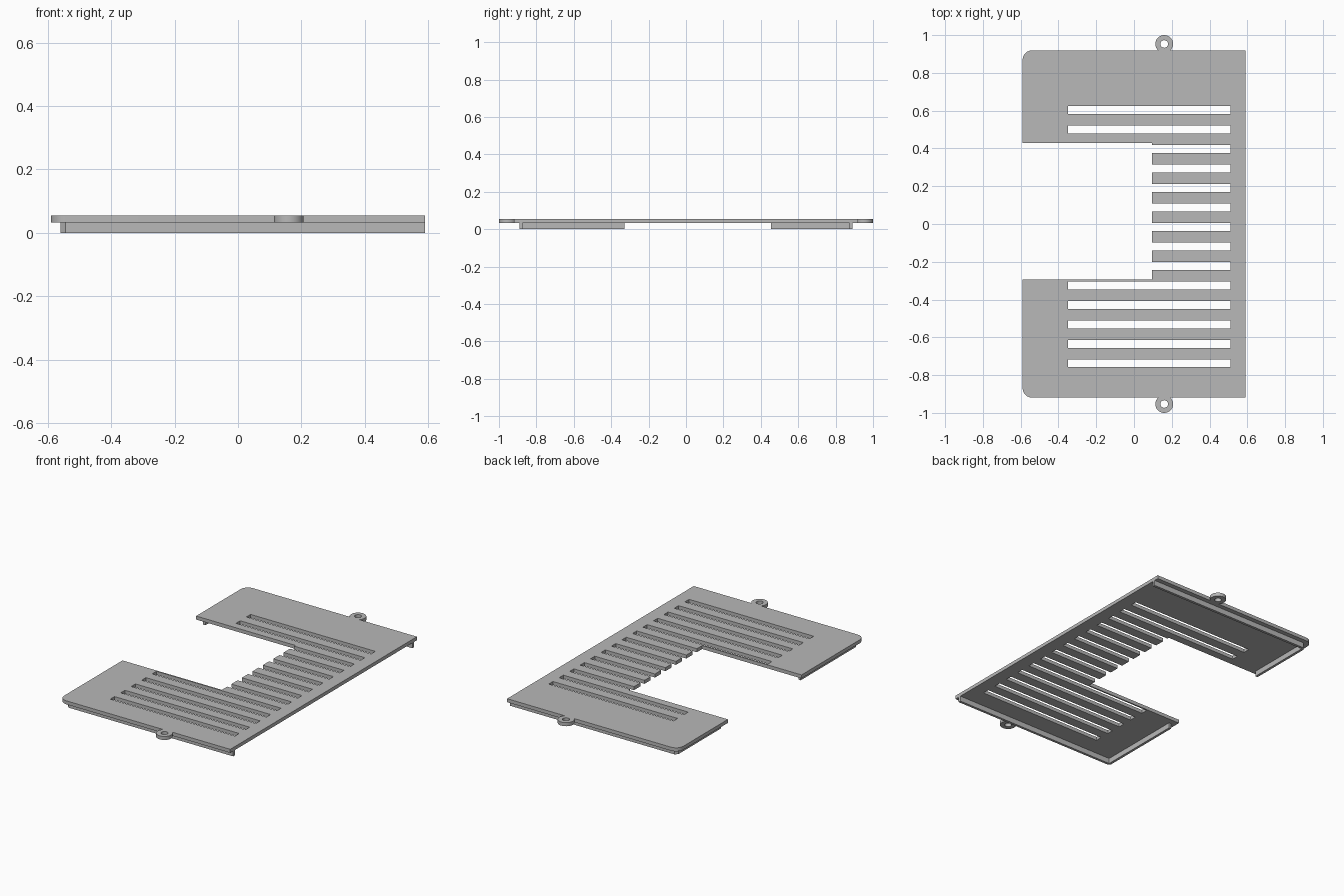
import bpy
import bmesh
import math
from mathutils import Matrix, Vector

cube = bpy.data.objects.get("Cube")
if cube:
    bpy.data.objects.remove(cube, do_unlink=True)

BOTTOM, TOP = 0.033, 0.055      # cover plate heights
HALF_X, HALF_Y = 0.59, 0.919    # cover plate half sizes
LUG_X, LUG_Y = 0.16, 0.953      # screw lug centre

grey = bpy.data.materials.new("plain_grey")
grey.use_nodes = True
grey.diffuse_color = (0.48, 0.48, 0.48, 1)
grey.node_tree.nodes["Principled BSDF"].inputs["Base Color"].default_value = grey.diffuse_color


def finish(name, bm):
    bmesh.ops.recalc_face_normals(bm, faces=bm.faces)
    mesh = bpy.data.meshes.new(name)
    bm.to_mesh(mesh)
    bm.free()
    mesh.materials.append(grey)
    obj = bpy.data.objects.new(name, mesh)
    bpy.context.collection.objects.link(obj)
    return obj


def add_box(bm, x0, x1, y0, y1, z0, z1):
    centre = Vector((x0 + x1, y0 + y1, z0 + z1)) / 2
    size = Matrix.Diagonal((x1 - x0, y1 - y0, z1 - z0, 1))
    bmesh.ops.create_cube(bm, size=1, matrix=Matrix.Translation(centre) @ size)


def add_disc(bm, x, y, radius, z0, z1):
    bmesh.ops.create_cone(bm, cap_ends=True, segments=40, radius1=radius, radius2=radius,
                          depth=z1 - z0, matrix=Matrix.Translation((x, y, (z0 + z1) / 2)))


def extrude_outline(name, points, z0, z1):
    bm = bmesh.new()
    face = bm.faces.new([bm.verts.new((x, y, z0)) for x, y in points])
    result = bmesh.ops.extrude_face_region(bm, geom=[face])
    verts = [v for v in result["geom"] if isinstance(v, bmesh.types.BMVert)]
    bmesh.ops.translate(bm, verts=verts, vec=(0, 0, z1 - z0))
    return finish(name, bm)


def combine(obj, other, operation):
    other.hide_render = True
    mod = obj.modifiers.new(operation.lower(), "BOOLEAN")
    mod.operation = operation
    mod.solver = "EXACT"
    mod.object = other
    bpy.context.view_layer.objects.active = obj
    bpy.ops.object.modifier_apply(modifier=mod.name)
    bpy.data.objects.remove(other, do_unlink=True)


def corner(x, y, radius, start):
    return [(x + radius * math.cos(math.radians(start + 15 * i)),
             y + radius * math.sin(math.radians(start + 15 * i))) for i in range(7)]


# Cover plate: notched outline with two rounded corners
R = 0.05
outline = [(HALF_X, -HALF_Y), (HALF_X, HALF_Y)]
outline += corner(-HALF_X + R, HALF_Y - R, R, 90)
outline += [(-HALF_X, 0.43), (0.095, 0.43), (0.095, -0.295), (-HALF_X, -0.295)]
outline += corner(-HALF_X + R, -HALF_Y + R, R, 180)
plate = extrude_outline("vented_cover_plate", outline, BOTTOM, TOP)

# Screw lugs with short necks, merged into the plate
for side in (-1, 1):
    bm = bmesh.new()
    add_disc(bm, LUG_X, side * LUG_Y, 0.047, BOTTOM, TOP)
    combine(plate, finish("screw_lug", bm), "UNION")

# Ventilation slots and screw holes
bm = bmesh.new()
for i in range(14):
    y = 0.603 - i * 0.1031
    add_box(bm, -0.35, 0.51, y - 0.021, y + 0.021, 0, 0.1)
for side in (-1, 1):
    add_disc(bm, LUG_X, side * LUG_Y, 0.02, 0, 0.1)
combine(plate, finish("slot_cutter", bm), "DIFFERENCE")

# Locating rails underneath: one L-shaped rail at each end
RAIL_X, RAIL_Y, T = -0.56, 0.89, 0.016
for name, side, end in (("front_rail", -1, 0.33), ("back_rail", 1, 0.455)):
    points = [(HALF_X, RAIL_Y), (RAIL_X + T, RAIL_Y), (RAIL_X, RAIL_Y - T), (RAIL_X, end),
              (RAIL_X + T, end), (RAIL_X + T, RAIL_Y - T), (HALF_X, RAIL_Y - T)]
    extrude_outline(name, [(x, side * y) for x, y in points], 0, BOTTOM)

# Smooth only the round lugs and corners
bpy.ops.object.select_all(action="DESELECT")
plate.select_set(True)
bpy.context.view_layer.objects.active = plate
bpy.ops.object.shade_smooth_by_angle(angle=math.radians(30))
